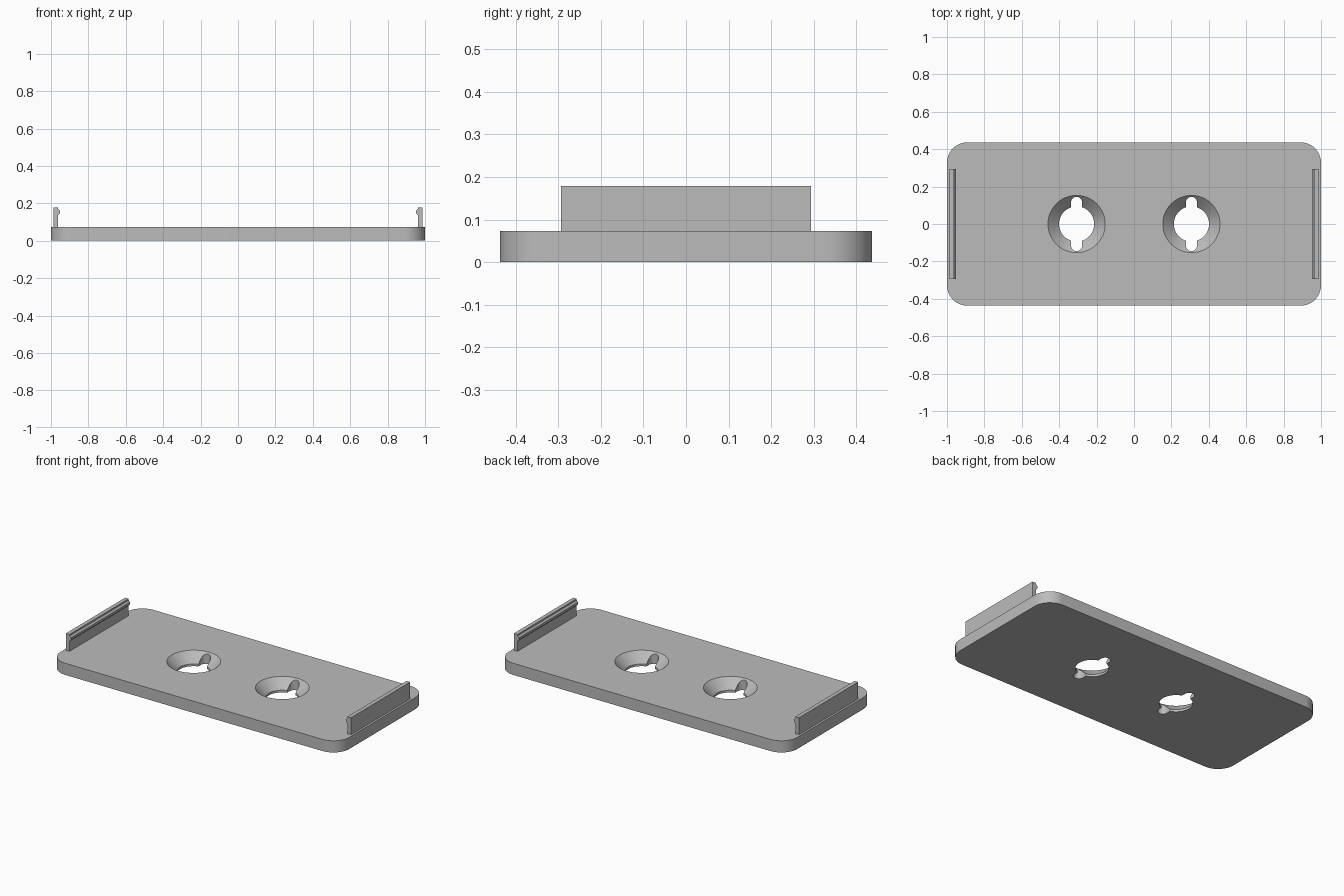
import bpy, bmesh, math
from mathutils import Matrix, Vector

cube = bpy.data.objects.get("Cube")
if cube:
    bpy.data.objects.remove(cube, do_unlink=True)

grey = bpy.data.materials.new("plain grey")
grey.use_nodes = True
tone = (0.5, 0.5, 0.5, 1)
grey.diffuse_color = tone
grey.node_tree.nodes["Principled BSDF"].inputs["Base Color"].default_value = tone


def prism(name, outline, direction):
    """Extrude a closed outline into a solid object."""
    bm = bmesh.new()
    face = bm.faces.new([bm.verts.new(p) for p in outline])
    ext = bmesh.ops.extrude_face_region(bm, geom=[face])
    moved = [v for v in ext["geom"] if isinstance(v, bmesh.types.BMVert)]
    bmesh.ops.translate(bm, verts=moved, vec=direction)
    return finish(name, bm)


def finish(name, bm):
    bmesh.ops.recalc_face_normals(bm, faces=bm.faces)
    mesh = bpy.data.meshes.new(name)
    bm.to_mesh(mesh)
    bm.free()
    mesh.materials.append(grey)
    obj = bpy.data.objects.new(name, mesh)
    bpy.context.collection.objects.link(obj)
    return obj


def rounded_box(half_x, half_y, radius, z, steps):
    """Outline of a rectangle with rounded corners."""
    points = []
    for corner, (sx, sy) in enumerate(((1, 1), (-1, 1), (-1, -1), (1, -1))):
        for i in range(steps + 1):
            a = math.pi / 2 * (corner + i / steps)
            points.append((sx * (half_x - radius) + radius * math.cos(a),
                           sy * (half_y - radius) + radius * math.sin(a), z))
    return points


def revolved(name, profile, segments):
    """Spin a (radius, z) profile that starts and ends on the axis."""
    bm = bmesh.new()
    verts = [bm.verts.new((r, 0, z)) for r, z in profile]
    edges = [bm.edges.new(pair) for pair in zip(verts, verts[1:])]
    bmesh.ops.spin(bm, geom=verts + edges, cent=(0, 0, 0), axis=(0, 0, 1),
                   angle=2 * math.pi, steps=segments, use_merge=True)
    bmesh.ops.remove_doubles(bm, verts=bm.verts, dist=0.0001)
    return finish(name, bm)


def cut(target, cutter):
    cutter.hide_render = True
    mod = target.modifiers.new(cutter.name, "BOOLEAN")
    mod.operation = "DIFFERENCE"
    mod.solver = "EXACT"
    mod.object = cutter
    bpy.context.view_layer.objects.active = target
    bpy.ops.object.modifier_apply(modifier=mod.name)
    bpy.data.objects.remove(cutter, do_unlink=True)


# Base plate with rounded corners
THICK = 0.073
plate = prism("base_plate", rounded_box(1, 0.437, 0.11, 0, 12), (0, 0, THICK))

# Countersunk holes, each with a keyway slot running front to back
over = 0.02
sink = [(0, -over), (0.094, -over), (0.094, 0.014), (0.153, THICK),
        (0.153, THICK + over), (0, THICK + over)]
for x in (-0.307, 0.307):
    for cutter in (revolved("countersink_cutter", sink, 48),
                   prism("keyway_cutter", rounded_box(0.03, 0.145, 0.0299, -over, 8),
                         (0, 0, THICK + 2 * over))):
        cutter.data.transform(Matrix.Translation((x, 0, 0)))
        cut(plate, cutter)

# Upright clips with a snap ridge on the inner side
HALF = 0.293
section = [(0.987, 0.06), (0.987, 0.179), (0.962, 0.179), (0.962, 0.17),
           (0.952, 0.16), (0.952, 0.147), (0.962, 0.137), (0.962, 0.06)]
clips = [prism(name, [(side * x, -HALF, z) for x, z in section], (0, 2 * HALF, 0))
         for name, side in (("left_clip", 1), ("right_clip", -1))]

# Smooth the round walls, keep the edges crisp
bpy.ops.object.select_all(action="DESELECT")
plate.select_set(True)
bpy.context.view_layer.objects.active = plate
bpy.ops.object.shade_smooth_by_angle(angle=math.radians(30))
